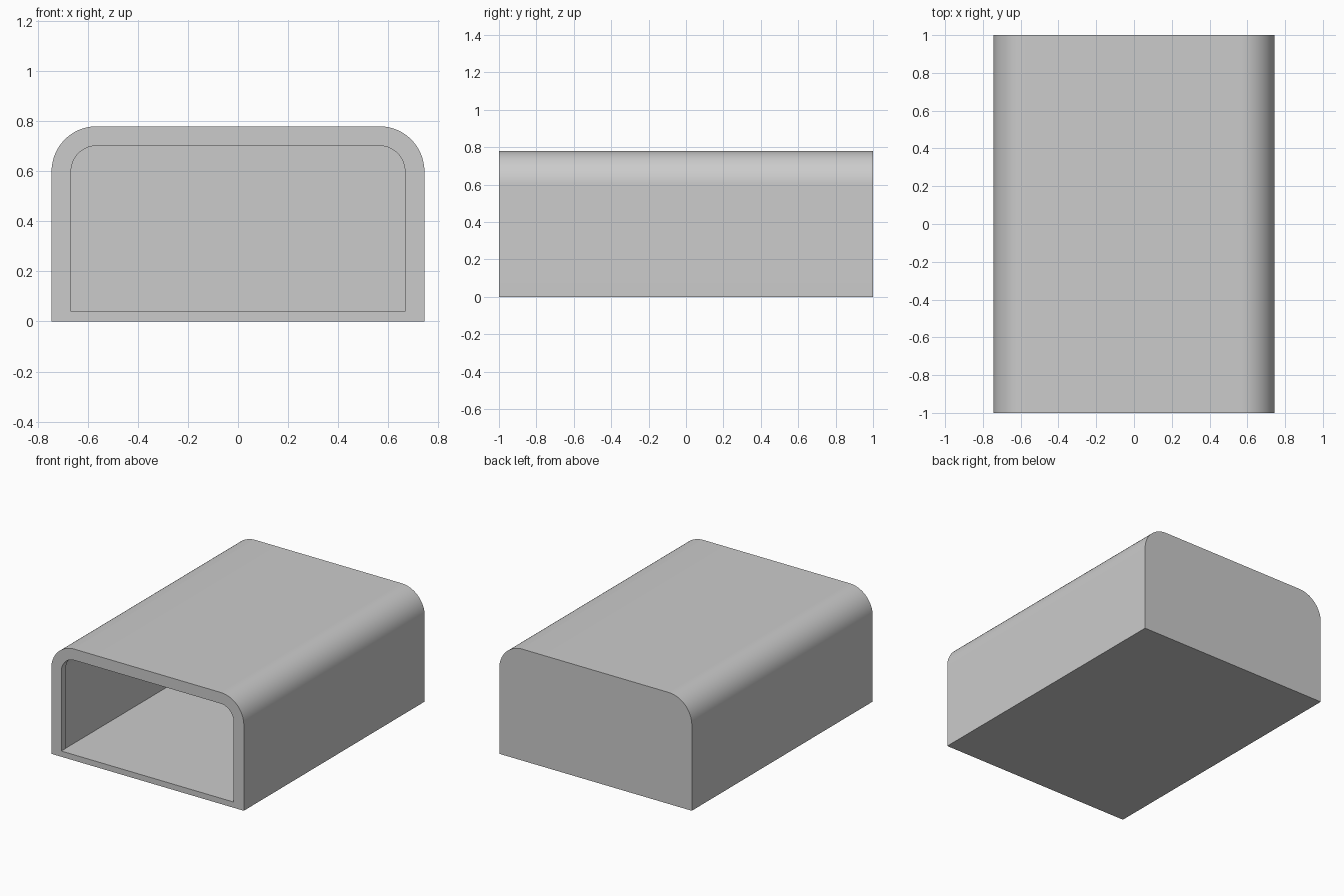
import bpy, bmesh
from math import sin, cos, pi, radians

cube = bpy.data.objects.get("Cube")
if cube:
    bpy.data.objects.remove(cube, do_unlink=True)

HALF_DEPTH = 1.0
ARC_X, ARC_Z = 0.565, 0.6   # shared centre of the rounded top corners
STEPS = 24

grey = bpy.data.materials.new("plain grey")
grey.use_nodes = True
colour = (0.6, 0.6, 0.6, 1)
grey.diffuse_color = colour
grey.node_tree.nodes["Principled BSDF"].inputs["Base Color"].default_value = colour


def arch(bm, y, radius, floor):
    """Loop of a box section with rounded top corners."""
    side = ARC_X + radius
    points = [(-side, floor), (side, floor)]
    for centre, start in ((ARC_X, 0), (-ARC_X, pi / 2)):
        for i in range(STEPS + 1):
            a = start + pi / 2 * i / STEPS
            points.append((centre + radius * cos(a), ARC_Z + radius * sin(a)))
    return [bm.verts.new((x, y, z)) for x, z in points]


bm = bmesh.new()
# Outside shell, front rim, shallow lip, then the slightly wider cavity
loops = [
    arch(bm, HALF_DEPTH, 0.18, 0),
    arch(bm, -HALF_DEPTH, 0.18, 0),
    arch(bm, -HALF_DEPTH, 0.102, 0.04),
    arch(bm, -HALF_DEPTH + 0.05, 0.102, 0.04),
    arch(bm, -HALF_DEPTH + 0.05, 0.107, 0.037),
    arch(bm, HALF_DEPTH - 0.04, 0.107, 0.037),
]
for a, b in zip(loops, loops[1:]):
    for i in range(len(a)):
        j = (i + 1) % len(a)
        bm.faces.new((a[i], a[j], b[j], b[i]))
# Closed back, outside and inside
bm.faces.new(loops[0])
bm.faces.new(loops[-1])
bmesh.ops.recalc_face_normals(bm, faces=bm.faces)

mesh = bpy.data.meshes.new("open_housing")
bm.to_mesh(mesh)
bm.free()
mesh.materials.append(grey)
housing = bpy.data.objects.new("open_housing", mesh)
bpy.context.collection.objects.link(housing)

# Smooth corners, crisp rims
bpy.ops.object.select_all(action="DESELECT")
housing.select_set(True)
bpy.context.view_layer.objects.active = housing
bpy.ops.object.shade_smooth_by_angle(angle=radians(30))
